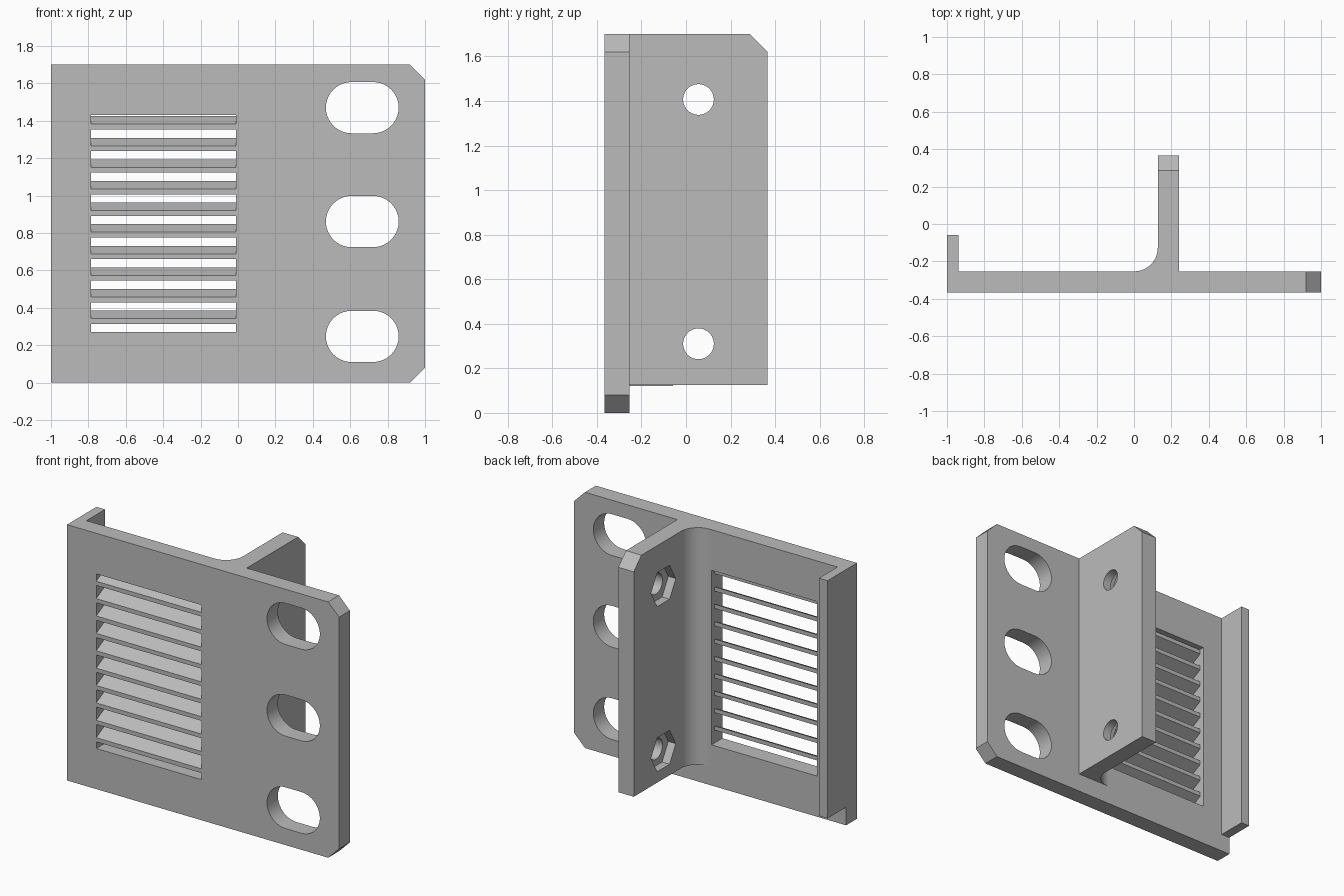
import bpy, bmesh
from math import sin, cos, pi, radians

cube = bpy.data.objects.get("Cube")
if cube:
    bpy.data.objects.remove(cube, do_unlink=True)

grey = bpy.data.materials.new("grey_metal")
grey.use_nodes = True
COLOUR = (0.5, 0.5, 0.5, 1)
grey.diffuse_color = COLOUR
grey.node_tree.nodes["Principled BSDF"].inputs["Base Color"].default_value = COLOUR

# Main dimensions
FRONT, BACK, REAR = -0.367, -0.253, 0.367
TOP, CHAMFER = 1.7, 0.08


def prism(name, outline, axis, lo, hi):
    """Extrude a 2D outline along an axis (outline uses the other two, in order)."""
    i = "xyz".index(axis)
    bm = bmesh.new()

    def ring(depth):
        verts = []
        for p in outline:
            co = list(p)
            co.insert(i, depth)
            verts.append(bm.verts.new(co))
        return verts

    a, b = ring(lo), ring(hi)
    bm.faces.new(a)
    bm.faces.new(b[::-1])
    n = len(outline)
    for k in range(n):
        bm.faces.new((a[k], b[k], b[(k + 1) % n], a[(k + 1) % n]))
    bmesh.ops.recalc_face_normals(bm, faces=bm.faces)
    mesh = bpy.data.meshes.new(name)
    bm.to_mesh(mesh)
    bm.free()
    mesh.materials.append(grey)
    obj = bpy.data.objects.new(name, mesh)
    bpy.context.collection.objects.link(obj)
    return obj


def rect(a0, a1, b0, b1):
    return [(a0, b0), (a1, b0), (a1, b1), (a0, b1)]


def arc(cx, cy, r, start, end, steps):
    angles = [radians(start + (end - start) * k / steps) for k in range(steps + 1)]
    return [(cx + r * cos(t), cy + r * sin(t)) for t in angles]


def polygon(cx, cy, r, sides):
    return arc(cx, cy, r, 0, 360, sides)[:-1]


def cut(obj, cutters):
    """Subtract the cutters, bake the result and remove them."""
    for c in cutters:
        c.hide_render = True
        mod = obj.modifiers.new("cut", "BOOLEAN")
        mod.operation, mod.solver, mod.object = "DIFFERENCE", "EXACT", c
    graph = bpy.context.evaluated_depsgraph_get()
    mesh = bpy.data.meshes.new_from_object(obj.evaluated_get(graph))
    obj.modifiers.clear()
    obj.data = mesh
    for c in cutters:
        bpy.data.objects.remove(c, do_unlink=True)


def smooth(obj):
    bpy.ops.object.select_all(action="DESELECT")
    obj.select_set(True)
    bpy.context.view_layer.objects.active = obj
    bpy.ops.object.shade_smooth_by_angle(angle=radians(30))


# Face plate with two clipped corners
plate = prism("face_plate", [(-1, 0), (1 - CHAMFER, 0), (1, CHAMFER), (1, TOP - CHAMFER),
                             (1 - CHAMFER, TOP), (-1, TOP)], "y", FRONT, BACK)

# Mounting slots and vent window
WIN_L, WIN_R, WIN_B, WIN_T = -0.785, -0.01, 0.27, 1.43
cutters = [prism("vent_cutter", rect(WIN_L, WIN_R, WIN_B, WIN_T), "y", FRONT - 0.1, BACK + 0.1)]
for z in (0.247, 0.861, 1.47):
    r = 0.137
    stadium = arc(0.722, z, r, -90, 90, 20) + arc(0.607, z, r, 90, 270, 20)
    cutters.append(prism("slot_cutter", stadium, "y", FRONT - 0.1, BACK + 0.1))
cut(plate, cutters)
smooth(plate)

# Sloping vent slats, rising toward the back
SLATS, THICK, RISE = 10, 0.028, 0.043
SLAT_BACK = BACK - 0.03
for k in range(SLATS):
    z = 0.314 + k * 0.1155
    section = [(FRONT, z), (SLAT_BACK, z + RISE),
               (SLAT_BACK, z + RISE + THICK), (FRONT, z + THICK)]
    prism(f"vent_slat_{k + 1}", section, "x", WIN_L, WIN_R)

# Side lip
prism("side_lip", rect(-1, -0.937, BACK, -0.058), "z", 0.12, TOP)

# Rear flange with a fillet on its inner side
RIB_L, RIB_R, RIB_B, FILLET = 0.127, 0.241, 0.125, 0.125
profile = [(RIB_R, BACK), (RIB_R, REAR), (RIB_L, REAR)]
profile += arc(RIB_L - FILLET, BACK + FILLET, FILLET, 0, -90, 16)
flange = prism("rear_flange", profile, "z", RIB_B, TOP)

# Clipped top corner, bolt holes and hexagonal nut pockets
cutters = [prism("corner_cutter", [(REAR - CHAMFER - 0.1, TOP + 0.1), (REAR + 0.1, TOP - CHAMFER - 0.1),
                                   (REAR + 0.1, TOP + 0.1)], "x", 0, 0.4)]
for z in (0.31, 1.407):
    cutters.append(prism("bolt_cutter", polygon(0.056, z, 0.069, 40), "x", 0, 0.4))
    cutters.append(prism("nut_cutter", polygon(0.056, z, 0.13, 6), "x", 0, RIB_L + 0.055))
cut(flange, cutters)
smooth(flange)
